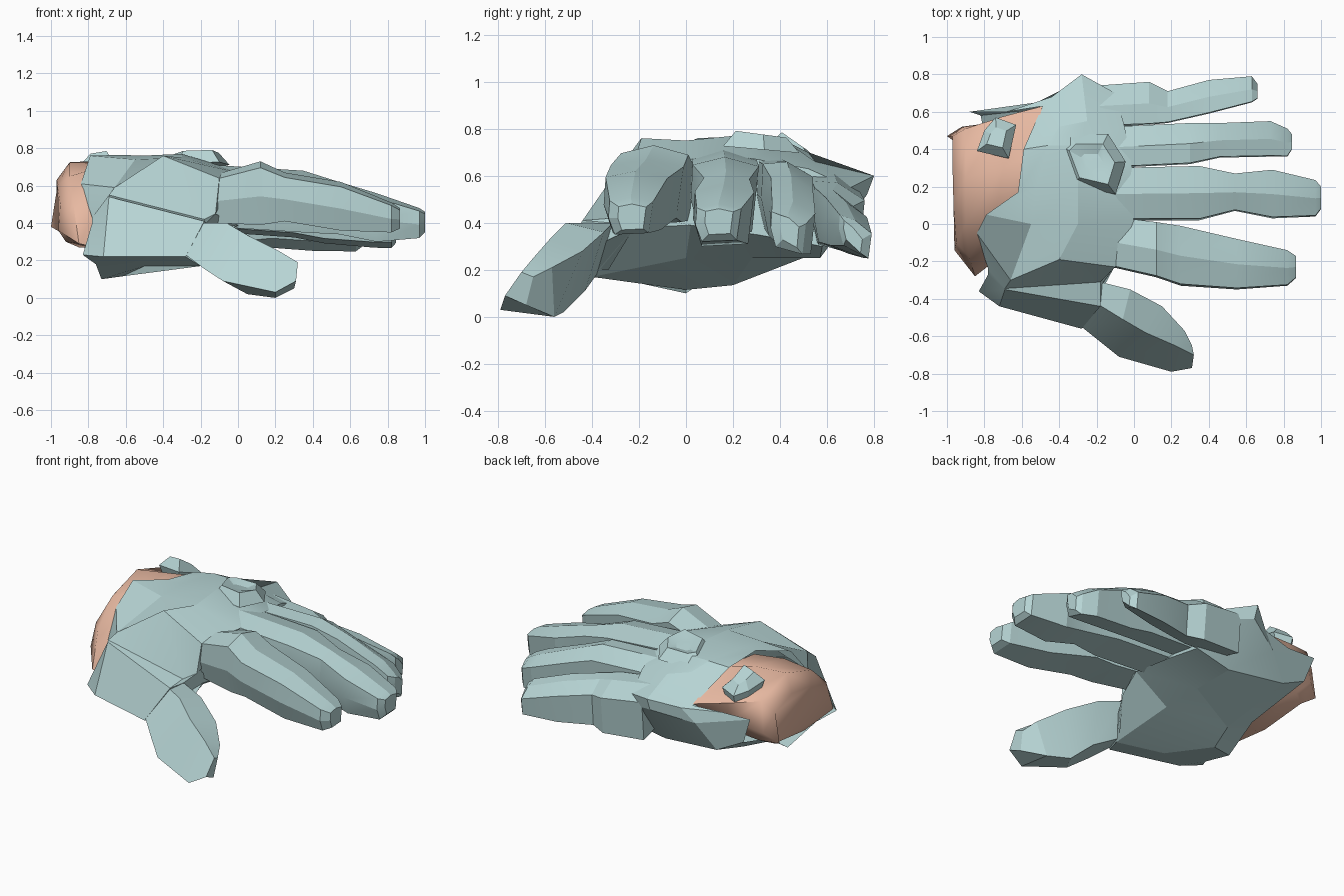
import bpy, math
from mathutils import Vector


def material(name, rgb):
    m = bpy.data.materials.new(name)
    m.diffuse_color = (*rgb, 1)
    return m


teal = material("pale_teal", (0.47, 0.66, 0.66))
skin = material("skin", (0.83, 0.50, 0.37))


def loft(name, rings, mat, angle=18, cap_start=True):
    """Skin a list of equal-length point rings into a closed shell."""
    n = len(rings[0])
    verts = [p for r in rings for p in r]
    faces = []
    for i in range(len(rings) - 1):
        for j in range(n):
            k = (j + 1) % n
            faces.append((i * n + j, i * n + k, (i + 1) * n + k, (i + 1) * n + j))
    if cap_start:
        faces.append(tuple(reversed(range(n))))
    faces.append(tuple((len(rings) - 1) * n + j for j in range(n)))
    me = bpy.data.meshes.new(name)
    me.from_pydata(verts, [], faces)
    me.materials.append(mat)
    ob = bpy.data.objects.new(name, me)
    bpy.context.collection.objects.link(ob)
    bpy.ops.object.select_all(action='DESELECT')
    ob.select_set(True)
    bpy.context.view_layer.objects.active = ob
    bpy.ops.object.mode_set(mode='EDIT')
    bpy.ops.mesh.select_all(action='SELECT')
    bpy.ops.mesh.normals_make_consistent(inside=False)
    bpy.ops.object.mode_set(mode='OBJECT')
    bpy.ops.object.shade_smooth_by_angle(angle=math.radians(angle))
    return ob


# Glove body: cuff rim, wrist, mid hand, knuckle line
rim = [(-.83, -.36, .23), (-.78, -.27, .40), (-.78, -.24, .43), (-.84, -.05, .61),
       (-.79, .05, .76), (-.62, .17, .765), (-.59, .40, .735), (-.49, .63, .55),
       (-.68, .60, .545), (-.88, .60, .55), (-.82, .58, .38), (-.74, .20, .24),
       (-.73, 0, .10), (-.76, -.25, .18)]
wrist = [(-.72, -.44, .22), (-.69, -.35, .54), (-.69, -.345, .55), (-.66, -.30, .59),
         (-.55, 0, .74), (-.52, .20, .76), (-.46, .42, .75), (-.40, .52, .70),
         (-.44, .68, .54), (-.52, .65, .45), (-.64, .60, .29), (-.55, .20, .135),
         (-.62, 0, .115), (-.50, -.32, .17)]
middle = [(-.28, -.56, .22), (-.18, -.44, .41), (-.18, -.31, .42), (-.40, -.19, .76),
          (-.30, 0, .75), (-.30, .20, .77), (-.30, .42, .75), (-.25, .55, .66),
          (-.28, .80, .60), (-.28, .77, .52), (-.25, .57, .25), (-.25, .28, .25),
          (-.25, 0, .25), (-.20, -.40, .17)]
knuckles = [(-.17, -.33, .20), (-.17, -.32, .40), (-.12, -.25, .45), (-.10, -.23, .64),
            (0, .02, .67), (-.04, .16, .69), (-.01, .30, .67), (-.05, .52, .63),
            (-.10, .70, .55), (-.10, .70, .48), (0, .58, .30), (0, .30, .35),
            (0, .02, .39), (-.10, -.22, .38)]
loft("glove_body", [rim, wrist, middle, knuckles], teal, cap_start=False)

# Fingers: each row is x, y low, y high, z bottom, z top; tilt rolls the finger
SECTION = [(.14, 0), (0, .45), (.03, .90), (.5, 1), (1, .88), (.90, .04)]


def finger(name, rows, tilt=0):
    rings = [[(x, a + (b - a) * u, c + (d - c) * v + tilt * (.5 - u)) for u, v in SECTION]
             for x, a, b, c, d in rows]
    loft(name, rings, teal)


finger("index_finger", [(-.12, -.23, .04, .40, .66), (.12, -.285, .01, .39, .73),
                        (.25, -.33, -.01, .41, .67), (.55, -.35, -.08, .36, .62),
                        (.82, -.33, -.14, .35, .51), (.865, -.29, -.17, .37, .48)])
finger("middle_finger", [(-.12, .02, .30, .38, .71), (.35, .02, .31, .35, .68),
                         (.54, .07, .27, .34, .62), (.74, .03, .29, .30, .56),
                         (.97, .04, .235, .32, .48), (1.0, .08, .20, .35, .46)])
finger("ring_finger", [(-.12, .30, .52, .36, .67), (.30, .32, .54, .33, .66),
                       (.46, .355, .54, .30, .60), (.73, .36, .55, .28, .49),
                       (.82, .36, .51, .28, .44), (.845, .40, .48, .31, .42)], .05)
finger("little_finger", [(-.20, .52, .74, .30, .61), (.08, .53, .76, .28, .57),
                         (.18, .54, .71, .29, .54), (.40, .59, .77, .275, .49),
                         (.63, .65, .79, .275, .41), (.66, .67, .75, .30, .38)], .08)

# Thumb: slanted sections running outward and down
loft("thumb", [
    [(-.28, -.55, .23), (-.19, -.43, .40), (-.18, -.31, .40), (-.19, -.38, .18)],
    [(-.18, -.63, .155), (-.06, -.51, .40), (-.02, -.35, .36), (-.05, -.43, .11)],
    [(-.08, -.71, .09), (.06, -.58, .33), (.15, -.44, .28), (.05, -.52, .02)],
    [(.20, -.79, .03), (.22, -.65, .25), (.27, -.57, .21), (.20, -.56, .0)],
    [(.31, -.77, .09), (.32, -.70, .19), (.31, -.65, .17), (.30, -.68, .05)],
], teal)

# Bare wrist showing through the cuff opening
loft("bare_wrist", [
    [(-.96, -.14, .36), (-.95, -.10, .50), (-.965, .10, .60), (-.97, .30, .63),
     (-.97, .47, .57), (-1, .47, .38), (-.93, .42, .34), (-.92, .10, .30)],
    [(-.85, -.28, .29), (-.88, -.18, .50), (-.90, 0, .65), (-.90, .25, .725),
     (-.90, .51, .64), (-.92, .52, .44), (-.85, .47, .36), (-.85, .10, .27)],
    [(-.76, -.21, .27), (-.76, -.19, .47), (-.74, .05, .70), (-.70, .30, .735),
     (-.70, .575, .60), (-.70, .55, .48), (-.70, .45, .36), (-.70, .10, .26)],
    [(-.60, -.15, .30), (-.60, -.13, .50), (-.56, .10, .70), (-.55, .38, .725),
     (-.49, .63, .56), (-.50, .55, .50), (-.55, .45, .36), (-.55, .10, .30)],
], skin, angle=60)

# Cuff fastener: tapered five-sided button leaning with the wrist
OUTLINE = [(-.84, .39), (-.67, .35), (-.63, .53), (-.74, .57), (-.80, .50)]
centre = Vector((-.735, .465))
loft("cuff_button", [
    [(*(centre + (Vector(p) - centre) * s), z - .35 * (p[1] - .465)) for p in OUTLINE]
    for s, z in ((.85, .64), (1, .69), (.5, .745))], teal, angle=10)

# Raised knuckle pad with a shallow dip in the middle
PAD = [(-.36, .40), (-.32, .44), (-.16, .44), (-.09, .33), (-.13, .20), (-.30, .24)]
centre = Vector((-.22, .32))
loft("knuckle_pad", [
    [(*(centre + (Vector(p) - centre) * s), z - .12 * (p[1] - .25)) for p in PAD]
    for s, z in ((1.35, .72), (.9, .785), (.45, .77))], teal)
